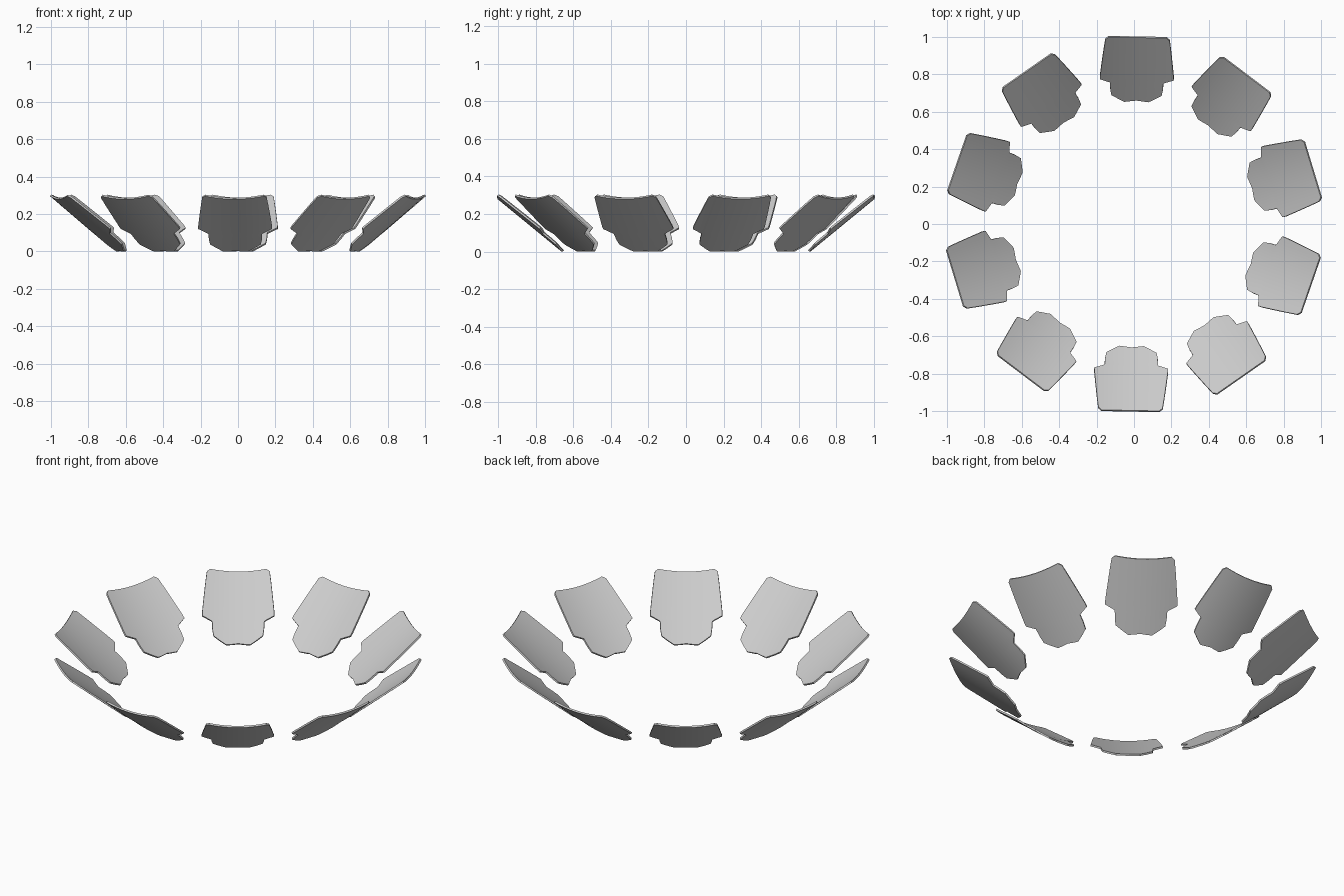
import bpy, bmesh, math

if "Cube" in bpy.data.objects:
    bpy.data.objects.remove(bpy.data.objects["Cube"])

# Outline of one plate: (radius from ring centre, half width), outer edge to inner tongue
ROWS = [(1.0, 0.155), (0.985, 0.172), (0.93, 0.18), (0.85, 0.19), (0.79, 0.197),
        (0.773, 0.197), (0.757, 0.143), (0.72, 0.141), (0.69, 0.135),
        (0.672, 0.10), (0.655, 0.065)]
COLS = 12
COUNT = 10


def surface_z(r, t):
    # straight slope with the side edges curled gently upward
    return 0.82 * (r - 0.66) + 0.025 * (t / 0.19) ** 2 + 0.004


# Curved plate with a stepped tongue, pointing along +x
bm = bmesh.new()
grid = []
for i, (r, half) in enumerate(ROWS):
    row = []
    for j in range(COLS + 1):
        f = 2 * j / COLS - 1
        t = half * f
        rr = r + (0.008 * (1 - abs(f)) if i == len(ROWS) - 1 else 0)
        row.append(bm.verts.new((rr, t, surface_z(rr, t))))
    grid.append(row)
for a, b in zip(grid, grid[1:]):
    for j in range(COLS):
        bm.faces.new((a[j], b[j], b[j + 1], a[j + 1]))
bmesh.ops.recalc_face_normals(bm, faces=bm.faces)
mesh = bpy.data.meshes.new("ring_plate")
bm.to_mesh(mesh)
bm.free()

plate = bpy.data.objects.new("ring_plate_01", mesh)
bpy.context.collection.objects.link(plate)
bpy.context.view_layer.objects.active = plate
plate.select_set(True)

# Thin shell thickness
shell = plate.modifiers.new("thickness", 'SOLIDIFY')
shell.thickness = 0.01
shell.offset = 0
bpy.ops.object.modifier_apply(modifier=shell.name)
bpy.ops.object.shade_smooth_by_angle(angle=math.radians(40))

# Ring of identical plates
start = math.radians(88.9)
for k in range(COUNT):
    ob = plate
    if k:
        ob = bpy.data.objects.new(f"ring_plate_{k + 1:02d}", plate.data)
        bpy.context.collection.objects.link(ob)
    ob.rotation_euler.z = start + k * 2 * math.pi / COUNT
